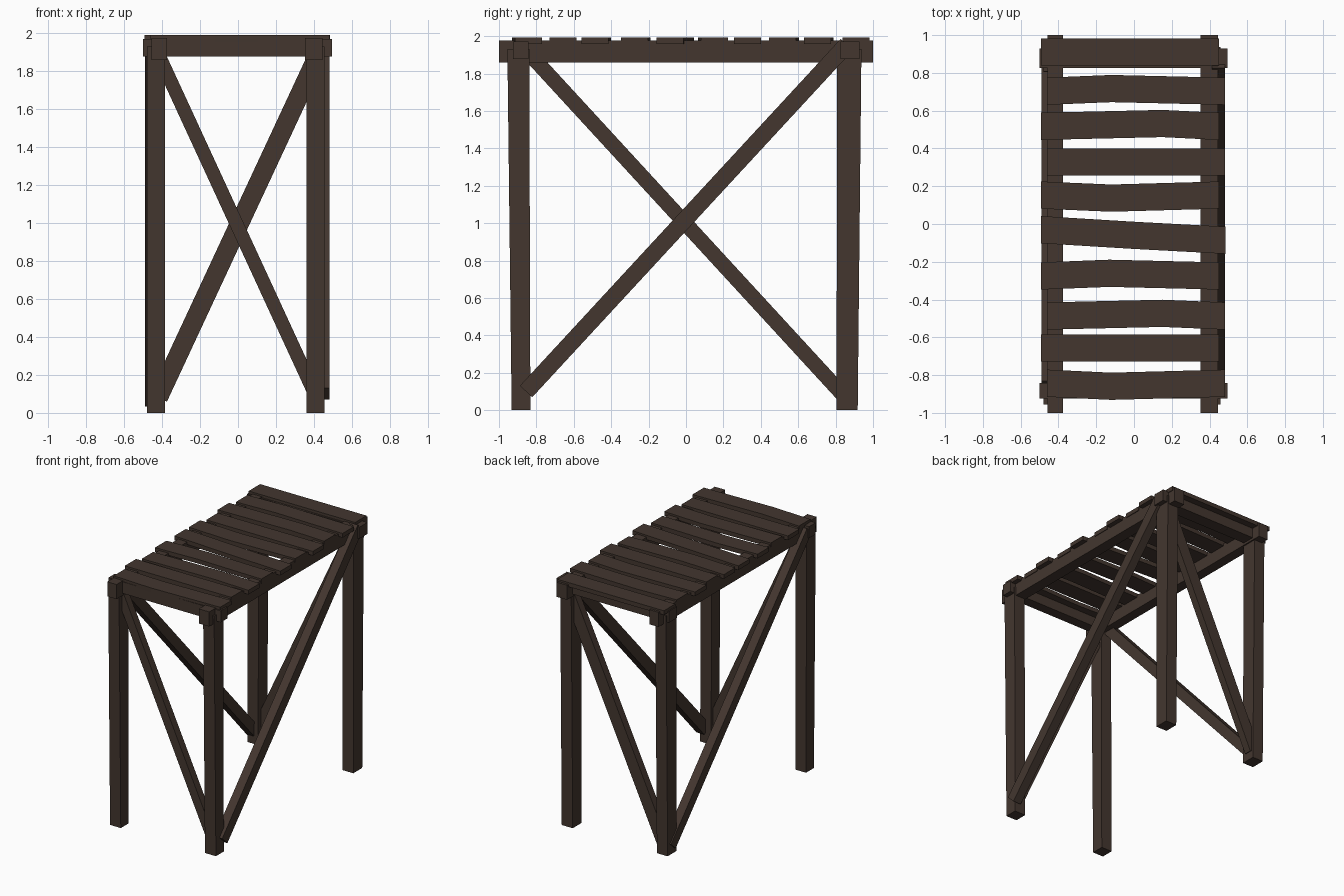
import bpy, math
from mathutils import Vector, Matrix

if "Cube" in bpy.data.objects:
    bpy.data.objects.remove(bpy.data.objects["Cube"])

wood = bpy.data.materials.new("dark brown wood")
wood.diffuse_color = (0.056, 0.037, 0.028, 1)
wood.use_nodes = True
wood.node_tree.nodes["Principled BSDF"].inputs["Base Color"].default_value = wood.diffuse_color


def make(name, verts, faces):
    me = bpy.data.meshes.new(name)
    me.from_pydata(verts, [], faces)
    me.materials.append(wood)
    ob = bpy.data.objects.new(name, me)
    bpy.context.collection.objects.link(ob)
    return ob


def loft(name, sections):
    """Closed bar through a list of four-cornered cross-sections."""
    n = len(sections)
    verts = [v for s in sections for v in s]
    faces = [(3, 2, 1, 0), tuple(4 * (n - 1) + k for k in range(4))]
    for i in range(n - 1):
        for k in range(4):
            j = (k + 1) % 4
            faces.append((4*i + k, 4*i + j, 4*i + 4 + j, 4*i + 4 + k))
    return make(name, verts, faces)


def flat_rect(x0, x1, y0, y1, z):
    return [(x0, y0, z), (x1, y0, z), (x1, y1, z), (x0, y1, z)]


def box(name, x0, x1, y0, y1, z0, z1):
    return loft(name, [flat_rect(x0, x1, y0, y1, z0), flat_rect(x0, x1, y0, y1, z1)])


def brace(name, a, b, normal, width, depth):
    """Diagonal board from a to b, depth measured along normal."""
    a, b, n = Vector(a), Vector(b), Vector(normal)
    side = (b - a).normalized().cross(n) * width / 2
    n = n * depth / 2
    loft(name, [[p - side - n, p + side - n, p + side + n, p - side + n] for p in (a, b)])


# Legs, slightly wider at the top on the outward side
for xn, x0, x1 in (("left", -0.48, -0.385), ("right", 0.36, 0.457)):
    loft("front_%s_leg" % xn, [flat_rect(x0, x1, -0.932, -0.832, 0),
                               flat_rect(x0, x1, -0.955, -0.838, 1.93)])
    loft("back_%s_leg" % xn, [flat_rect(x0, x1, 0.805, 0.918, 0),
                              flat_rect(x0, x1, 0.808, 0.938, 1.93)])

# Long side rails
box("left_rail", -0.457, -0.375, -1, 1, 1.86, 1.977)
box("right_rail", 0.353, 0.445, -1, 1, 1.86, 1.977)

# Cross beams at both ends
box("front_beam", -0.5, 0.495, -0.925, -0.842, 1.878, 1.97)
box("back_beam", -0.5, 0.495, 0.825, 0.928, 1.878, 1.97)

# Diagonal braces, one on each side
brace("right_brace", (0.447, -0.855, 0.10), (0.447, 0.86, 1.955), (1, 0, 0), 0.09, 0.07)
brace("left_brace", (-0.455, -0.86, 1.93), (-0.455, 0.86, 0.06), (1, 0, 0), 0.08, 0.07)
brace("front_brace", (-0.42, -0.885, 1.89), (0.41, -0.885, 0.09), (0, 1, 0), 0.072, 0.06)
brace("back_brace", (-0.42, 0.87, 0.08), (0.40, 0.87, 1.84), (0, 1, 0), 0.10, 0.06)

# Deck planks: left end shift, centre y, bend position, bend amount, skew
planks = [(0, 0.91, 0, 0, 0), (1, 0.703, -0.12, 0.014, 0), (0, 0.517, 0.15, 0.015, 0),
          (1, 0.328, 0, 0, 0), (0, 0.153, -0.12, -0.016, 0), (0, -0.03, 0, -0.03, -0.056),
          (0, -0.275, -0.13, 0.014, 0), (1, -0.487, 0.15, 0.014, 0),
          (0, -0.657, 0, 0, 0), (1, -0.843, -0.12, -0.016, 0)]
for i, (s, y, bx, bend, skew) in enumerate(planks):
    x0, x1 = (-0.46, 0.483) if s else (-0.492, 0.45)
    if skew:
        x1 = 0.485
    secs = []
    for x, yc in ((x0, y), (bx, y + bend), (x1, y + skew)):
        lo, hi = yc - 0.072, yc + 0.072
        secs.append([(x, lo, 1.958), (x, hi, 1.958), (x, hi, 1.992), (x, lo, 1.992)])
    loft("plank_%d" % (i + 1), secs)
